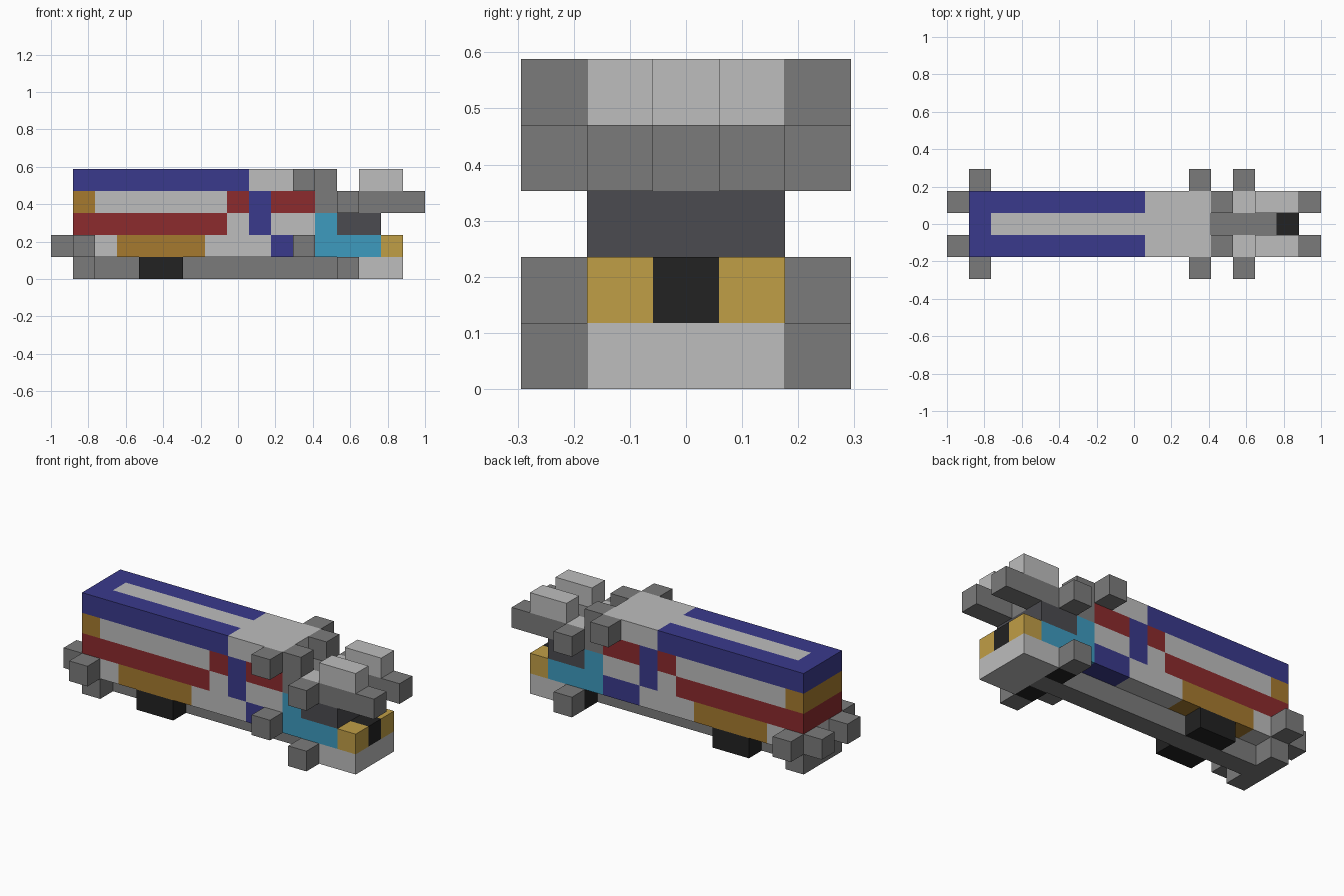
import bpy
import bmesh
from mathutils import Vector

U = 2 / 17                      # edge of one building block
ORIGIN = Vector((-1, -2.5 * U, 0))

if "Cube" in bpy.data.objects:
    bpy.data.objects.remove(bpy.data.objects["Cube"], do_unlink=True)

COLOURS = {
    "light_grey": (0.51, 0.51, 0.51),
    "mid_grey": (0.198, 0.198, 0.198),
    "charcoal": (0.07, 0.07, 0.08),
    "black": (0.016, 0.016, 0.016),
    "navy_blue": (0.042, 0.042, 0.262),
    "dark_red": (0.262, 0.024, 0.026),
    "bronze": (0.381, 0.195, 0.028),
    "yellow": (0.527, 0.342, 0.061),
    "glass_blue": (0.047, 0.328, 0.521),
}


def make_material(name, rgb):
    mat = bpy.data.materials.new(name)
    mat.use_nodes = True
    mat.diffuse_color = (*rgb, 1)
    bsdf = mat.node_tree.nodes["Principled BSDF"]
    bsdf.inputs["Base Color"].default_value = (*rgb, 1)
    bsdf.inputs["Roughness"].default_value = 0.8
    return mat


MATERIALS = {n: make_material(n, c) for n, c in COLOURS.items()}
cells = {}                      # block position -> (part, colour)
SIDES, MIDDLE, FULL, OUTER = (1, 3), (2,), (1, 2, 3), (0, 4)


def fill(part, colour, level, rows, first, last=None):
    """Lay a run of blocks along x on one level, in the given rows."""
    for i in range(first, (first if last is None else last) + 1):
        for j in rows:
            cells[i, j, level] = (part, colour)


# Chassis, hubs and wheels
fill("chassis", "mid_grey", 0, FULL, 1)
fill("chassis", "mid_grey", 0, MIDDLE, 2, 13)
fill("rear_wheels", "black", 0, SIDES, 4, 5)
fill("front_wheels", "black", 0, SIDES, 13)
fill("front_hubs", "mid_grey", 0, OUTER, 13)
fill("front_bumper", "light_grey", 0, FULL, 14, 15)

# Lower hull
fill("body", "light_grey", 1, FULL, 1, 9)
fill("body", "bronze", 1, FULL, 3, 6)
fill("body", "navy_blue", 1, FULL, 10, 11)
fill("body", "glass_blue", 1, FULL, 12, 14)
fill("headlights", "yellow", 1, SIDES, 15)
fill("grille", "black", 1, MIDDLE, 15)

# Middle hull
fill("body", "dark_red", 2, FULL, 1, 7)
fill("body", "light_grey", 2, FULL, 8, 11)
fill("body", "navy_blue", 2, FULL, 9)
fill("body", "glass_blue", 2, FULL, 12)
fill("hood", "charcoal", 2, FULL, 13, 14)

# Upper hull
fill("body", "bronze", 3, FULL, 1)
fill("body", "light_grey", 3, FULL, 2, 7)
fill("body", "dark_red", 3, FULL, 8, 11)
fill("body", "navy_blue", 3, FULL, 9)

# Roof with a blue border around a light stripe
fill("body", "navy_blue", 4, FULL, 1, 8)
fill("body", "light_grey", 4, MIDDLE, 2, 8)
fill("body", "light_grey", 4, FULL, 9, 11)

# Rear and side boosters
fill("rear_exhausts", "mid_grey", 1, SIDES, 0)
fill("rear_side_pods", "mid_grey", 1, OUTER, 1)
fill("right_side_pod", "mid_grey", 1, (0,), 11)
fill("roof_side_pods", "mid_grey", 4, OUTER, 11)

# Twin-barrelled upper front assembly
fill("barrel_mount", "mid_grey", 3, FULL, 12)
fill("barrel_mount", "mid_grey", 3, MIDDLE, 13, 14)
fill("barrel_mount", "mid_grey", 4, SIDES, 12)
fill("barrel_collars", "light_grey", 3, SIDES, 13)
fill("barrel_side_pods", "mid_grey", 3, OUTER, 13)
fill("barrels", "mid_grey", 3, SIDES, 14, 16)
fill("barrel_covers", "light_grey", 4, SIDES, 14, 15)


def build_part(part):
    """Make one object from the outside faces of a part's blocks."""
    bm = bmesh.new()
    mesh = bpy.data.meshes.new(part)
    slots = []
    for pos, (owner, colour) in cells.items():
        if owner != part:
            continue
        if colour not in slots:
            slots.append(colour)
            mesh.materials.append(MATERIALS[colour])
        for axis in range(3):
            for sign in (-1, 1):
                normal = Vector((0, 0, 0))
                normal[axis] = sign
                beside = tuple(int(p + n) for p, n in zip(pos, normal))
                if beside in cells:
                    continue
                a = Vector((0, 0, 0))
                a[(axis + 1) % 3] = 0.5
                b = normal.cross(a)
                centre = Vector(pos) + Vector((0.5, 0.5, 0.5)) + normal / 2
                ring = (-a - b, a - b, a + b, b - a)
                face = bm.faces.new(
                    [bm.verts.new(ORIGIN + (centre + c) * U) for c in ring])
                face.material_index = slots.index(colour)
    bmesh.ops.remove_doubles(bm, verts=bm.verts, dist=U / 100)
    bm.to_mesh(mesh)
    bm.free()
    bpy.context.collection.objects.link(bpy.data.objects.new(part, mesh))


for part_name in dict.fromkeys(owner for owner, _ in cells.values()):
    build_part(part_name)
